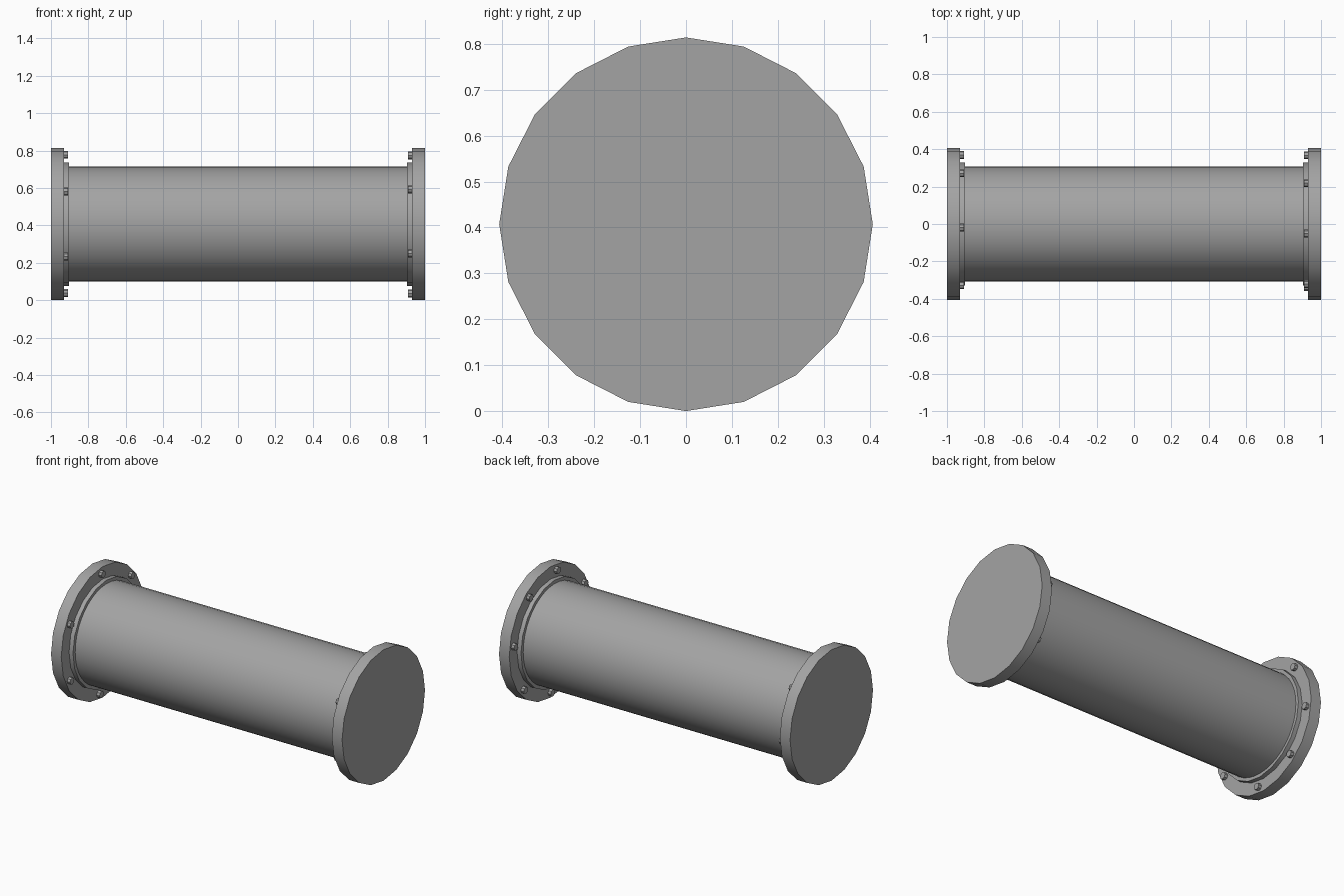
import bpy
import math

cube = bpy.data.objects.get("Cube")
if cube:
    bpy.data.objects.remove(cube, do_unlink=True)

R = 0.407  # flange radius, also the height of the axis

metal = bpy.data.materials.new("grey_metal")
metal.use_nodes = True
grey = (0.37, 0.37, 0.37, 1)
metal.diffuse_color = grey
metal.node_tree.nodes["Principled BSDF"].inputs["Base Color"].default_value = grey


def disc(name, x0, x1, radius, sides, y=0, z=0):
    """Cylinder along x from x0 to x1, offset from the pipe axis by y and z."""
    bpy.ops.mesh.primitive_cylinder_add(
        vertices=sides, radius=radius, depth=abs(x1 - x0),
        location=((x0 + x1) / 2, y, R + z), rotation=(0, math.pi / 2, 0))
    ob = bpy.context.object
    ob.name = name
    ob.data.materials.append(metal)
    bpy.ops.object.shade_smooth_by_angle(angle=math.radians(30))
    return ob


# Main tube
disc("pipe_body", -0.95, 0.95, 0.308, 40)

# Uneven bolt angles around each flange, in degrees from +y towards +z
bolt_angles = {
    "right": (43, 93, 152, 208, 264, 310, 354),
    "left": (8, 54, 98, 150, 205, 271, 317),
}

# End flanges with their collars and bolts
for side, s in (("right", -1), ("left", 1)):
    disc(side + "_flange", s * 0.93, s, R, 20)
    disc(side + "_collar", s * 0.903, s * 0.95, 0.33, 20)
    for i, deg in enumerate(bolt_angles[side]):
        a = math.radians(deg)
        disc(f"{side}_bolt_{i + 1}", s * 0.91, s * 0.94, 0.021, 8,
             0.371 * math.cos(a), 0.371 * math.sin(a))
